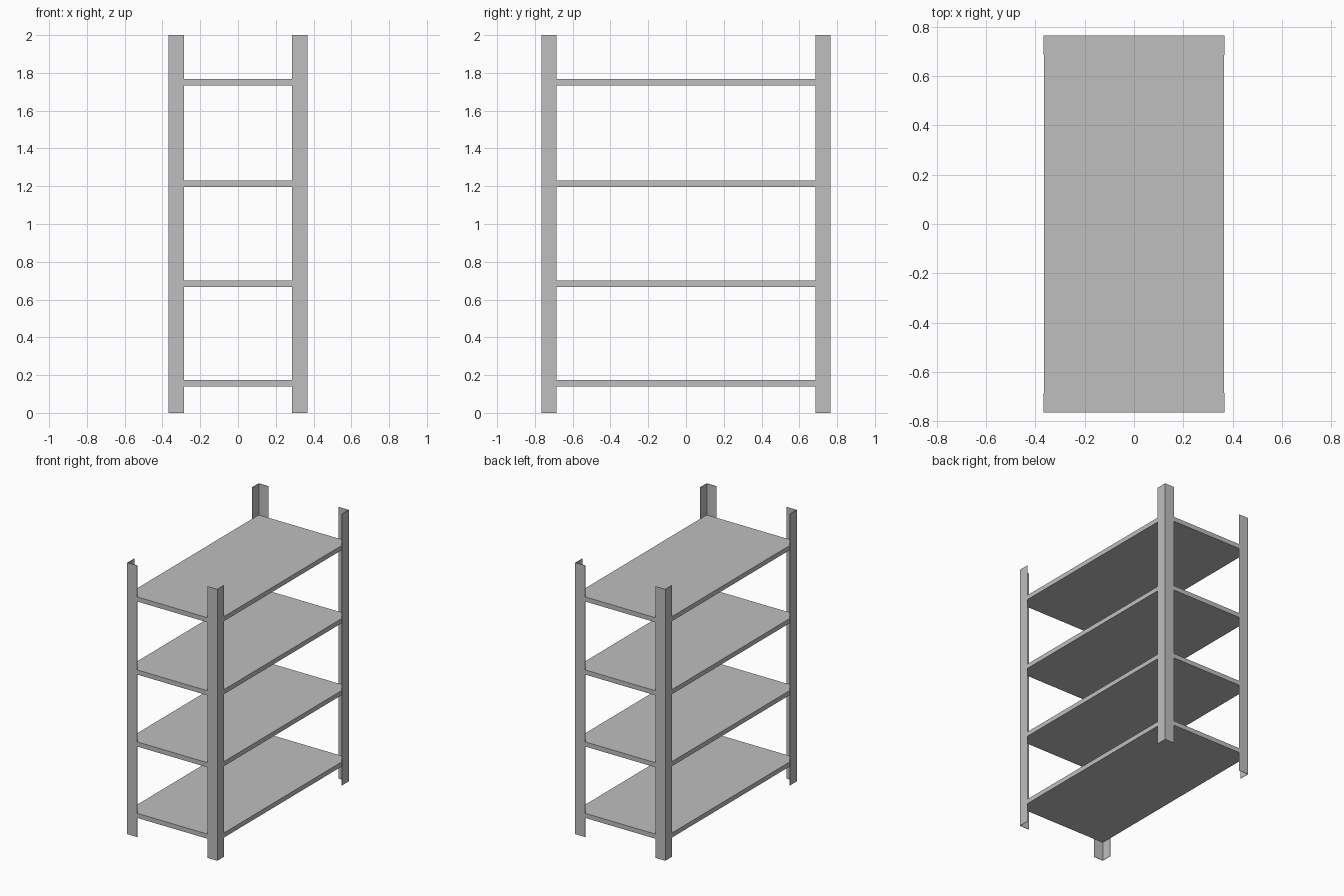
import bpy
import bmesh
from mathutils import Vector

cube = bpy.data.objects.get("Cube")
if cube:
    bpy.data.objects.remove(cube, do_unlink=True)

HALF_X, HALF_Y, HEIGHT = 0.367, 0.765, 2.0
FLANGE, SHEET = 0.08, 0.003
SHELF_THICK = 0.034
SHELF_TOPS = (0.174, 0.70, 1.23, 1.768)

metal = bpy.data.materials.new("grey_metal")
metal.use_nodes = True
grey = (0.52, 0.52, 0.52, 1)
metal.diffuse_color = grey
metal.node_tree.nodes["Principled BSDF"].inputs["Base Color"].default_value = grey


def extrude_profile(name, points, z, height):
    """Solid made by raising a flat outline from z by height."""
    bm = bmesh.new()
    face = bm.faces.new([bm.verts.new((x, y, z)) for x, y in points])
    raised = bmesh.ops.extrude_face_region(bm, geom=[face])["geom"]
    top = [v for v in raised if isinstance(v, bmesh.types.BMVert)]
    bmesh.ops.translate(bm, verts=top, vec=Vector((0, 0, height)))
    bmesh.ops.recalc_face_normals(bm, faces=bm.faces)
    mesh = bpy.data.meshes.new(name)
    bm.to_mesh(mesh)
    bm.free()
    mesh.materials.append(metal)
    obj = bpy.data.objects.new(name, mesh)
    bpy.context.collection.objects.link(obj)
    return obj


# Angle-section corner posts, flanges pointing inward
angle = [(0, 0), (FLANGE, 0), (FLANGE, SHEET), (SHEET, SHEET), (SHEET, FLANGE), (0, FLANGE)]
for side, sx in (("left", 1), ("right", -1)):
    for end, sy in (("front", -1), ("back", 1)):
        outline = [(sx * (HALF_X - u), sy * (HALF_Y - v)) for u, v in angle]
        extrude_profile(f"{end}_{side}_post", outline, 0, HEIGHT)

# Shelves, fitted just inside the post sheets
x, y = HALF_X - SHEET / 2, HALF_Y - SHEET / 2
for i, top in enumerate(SHELF_TOPS, 1):
    extrude_profile(f"shelf_{i}", [(-x, -y), (x, -y), (x, y), (-x, y)],
                    top - SHELF_THICK, SHELF_THICK)
